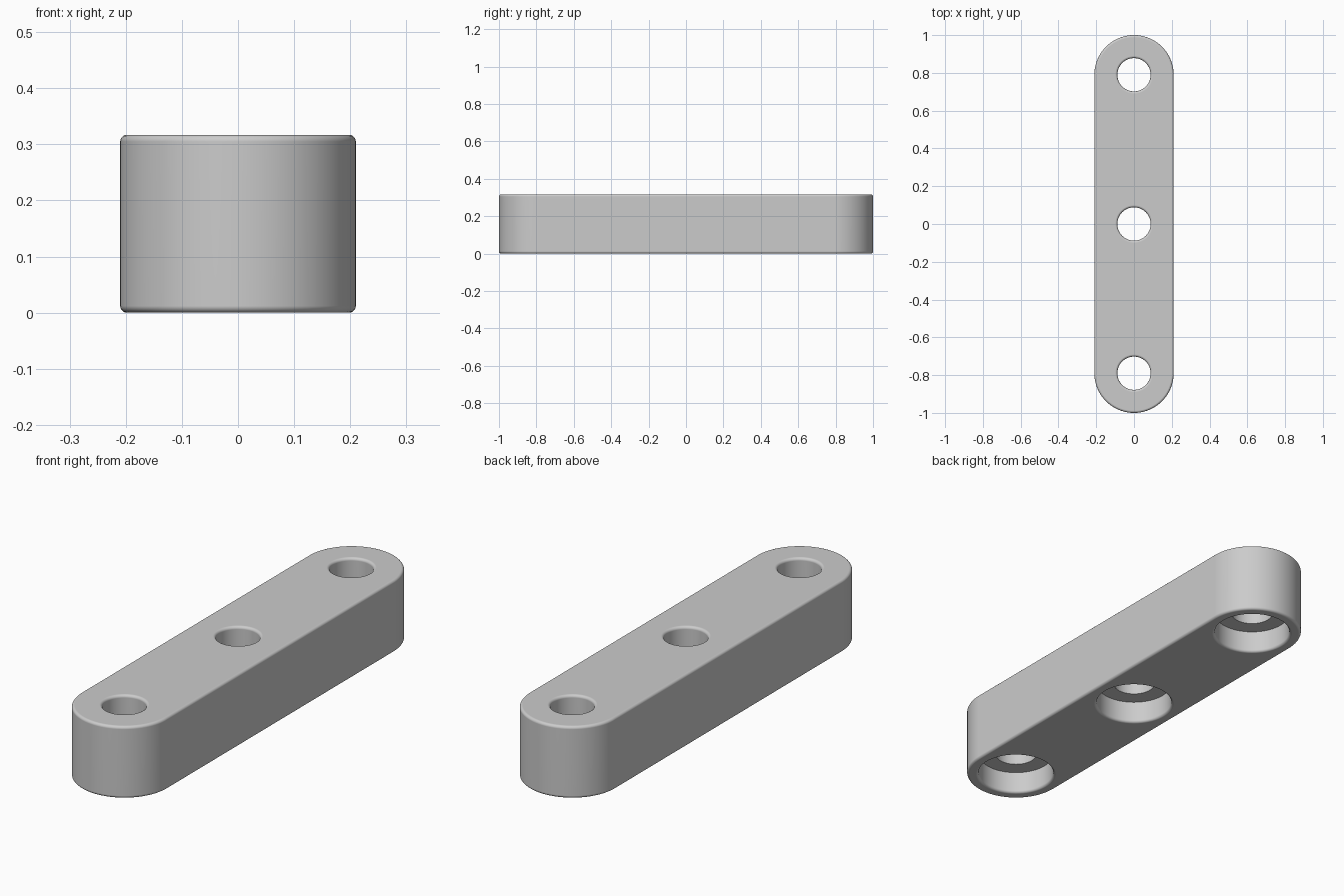
import bpy, bmesh
from math import sin, cos, pi

if "Cube" in bpy.data.objects:
    bpy.data.objects.remove(bpy.data.objects["Cube"])

HALF_WIDTH = 0.21
HEIGHT = 0.317
HOLE_Y = 0.79
HOLE_R = 0.088
BORE_R = 0.16
BORE_DEPTH = 0.1
FILLET = 0.012
STEPS = 5

grey = bpy.data.materials.new("light grey")
grey.use_nodes = True
colour = (0.6, 0.6, 0.6, 1)
grey.diffuse_color = colour
grey.node_tree.nodes["Principled BSDF"].inputs["Base Color"].default_value = colour


def loft(name, rings):
    """Skin a stack of closed rings and cap both ends."""
    bm = bmesh.new()
    loops = [[bm.verts.new(p) for p in ring] for ring in rings]
    for low, high in zip(loops, loops[1:]):
        n = len(low)
        for i in range(n):
            j = (i + 1) % n
            bm.faces.new((low[i], low[j], high[j], high[i]))
    bm.faces.new(loops[0][::-1])
    bm.faces.new(loops[-1])
    bmesh.ops.recalc_face_normals(bm, faces=bm.faces[:])
    mesh = bpy.data.meshes.new(name)
    bm.to_mesh(mesh)
    bm.free()
    mesh.materials.append(grey)
    obj = bpy.data.objects.new(name, mesh)
    bpy.context.collection.objects.link(obj)
    return obj


def slot(r, z, n=40):
    """Round-ended outline along y."""
    back = [(r * cos(pi * i / n), HOLE_Y + r * sin(pi * i / n), z) for i in range(n + 1)]
    return back + [(-x, -y, z) for x, y, z in back]


def circle(r, y, z, n=64):
    return [(r * cos(2 * pi * i / n), y + r * sin(2 * pi * i / n), z) for i in range(n)]


# Quarter-round fillet: (inset from the wall, distance from the face)
quarter = [(FILLET * (1 - sin(pi / 2 * i / STEPS)), FILLET * (1 - cos(pi / 2 * i / STEPS)))
           for i in range(STEPS + 1)]

# Rounded bar body
sides = [(HALF_WIDTH - a, b) for a, b in quarter]
sides += [(r, HEIGHT - z) for r, z in reversed(sides)]
bar = loft("bar", [slot(r, z) for r, z in sides])

# Stepped hole cutters: wide bore below, narrow hole above, flared mouths
bore = [(BORE_R + a, b) for a, b in quarter]
hole = [(HOLE_R + a, HEIGHT - b) for a, b in reversed(quarter)]
profile = [(bore[0][0], -0.1)] + bore + [(BORE_R, BORE_DEPTH), (HOLE_R, BORE_DEPTH)]
profile += hole + [(hole[-1][0], HEIGHT + 0.1)]

bpy.context.view_layer.objects.active = bar
bar.select_set(True)
for y in (-HOLE_Y, 0, HOLE_Y):
    cutter = loft("hole_cutter", [circle(r, y, z) for r, z in profile])
    cutter.hide_render = True
    cut = bar.modifiers.new("hole", "BOOLEAN")
    cut.operation = "DIFFERENCE"
    cut.solver = "EXACT"
    cut.object = cutter
    bpy.ops.object.modifier_apply(modifier=cut.name)
    bpy.data.objects.remove(cutter)

# Smooth walls with crisp step edges
bpy.ops.object.shade_smooth_by_angle(angle=pi / 5)
weighted = bar.modifiers.new("weighted normals", "WEIGHTED_NORMAL")
weighted.keep_sharp = True
